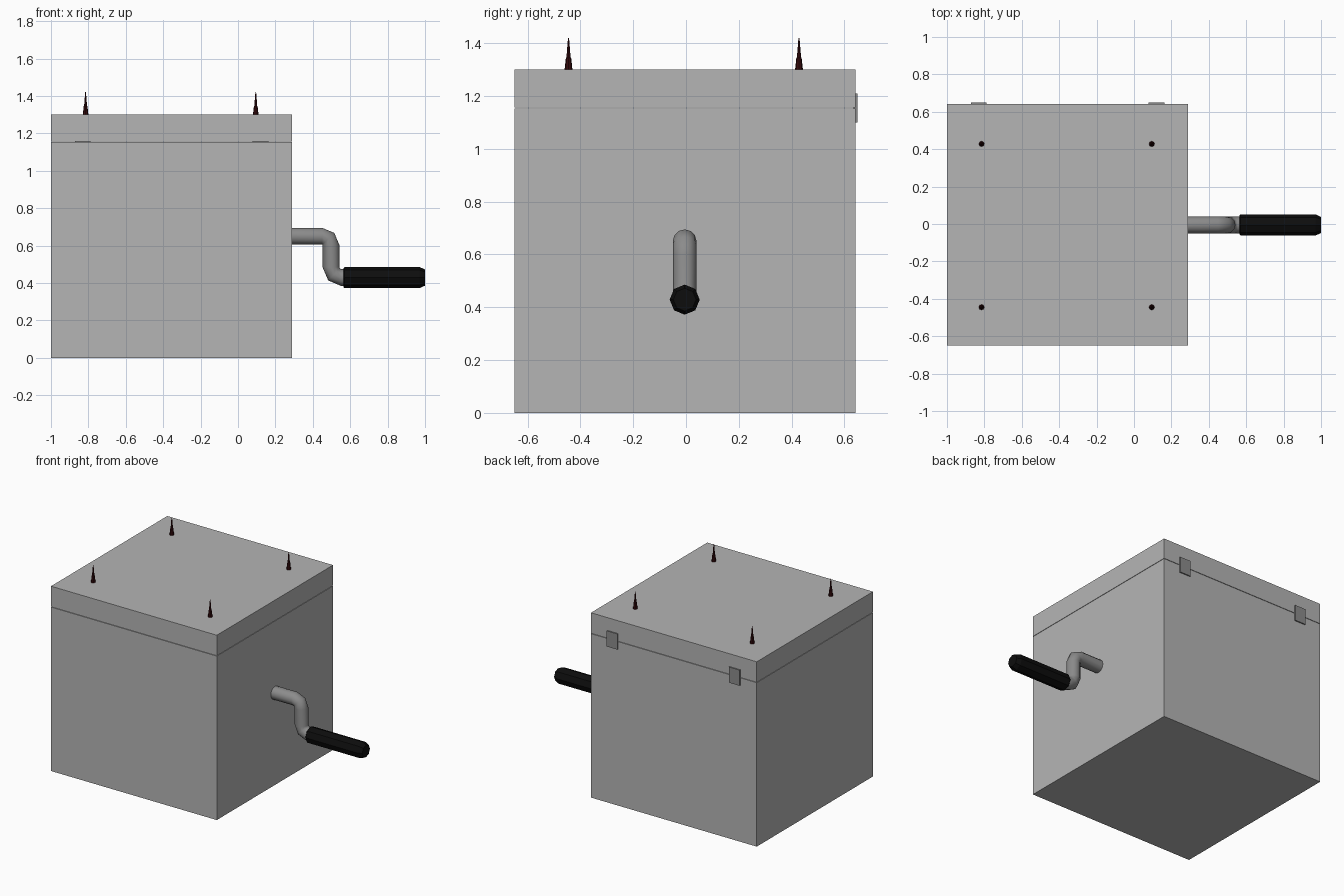
import bpy, bmesh, math
from mathutils import Vector

if "Cube" in bpy.data.objects:
    bpy.data.objects.remove(bpy.data.objects["Cube"])


def material(name, rgb):
    m = bpy.data.materials.new(name)
    m.diffuse_color = (*rgb, 1)
    m.use_nodes = True
    m.node_tree.nodes["Principled BSDF"].inputs["Base Color"].default_value = m.diffuse_color
    return m


GREY = material("box grey", (0.46, 0.46, 0.46))
STEEL = material("crank grey", (0.26, 0.26, 0.26))
BLACK = material("grip black", (0.004, 0.004, 0.004))
RED = material("dark red", (0.035, 0.003, 0.004))


def finish(name, bm, mat):
    bmesh.ops.recalc_face_normals(bm, faces=bm.faces)
    me = bpy.data.meshes.new(name)
    bm.to_mesh(me)
    bm.free()
    me.materials.append(mat)
    ob = bpy.data.objects.new(name, me)
    bpy.context.collection.objects.link(ob)
    return ob


def box(name, lo, hi, mat):
    bm = bmesh.new()
    bmesh.ops.create_cube(bm, size=1)
    lo, hi = Vector(lo), Vector(hi)
    for v in bm.verts:
        v.co = Vector(((lo[i] + hi[i]) / 2 + v.co[i] * (hi[i] - lo[i]) for i in range(3)))
    return finish(name, bm, mat)


def tube(name, rings, sides, side_axis, mat):
    """Skin rings given as (centre, radius, tangent)."""
    bm = bmesh.new()
    a = Vector(side_axis)
    loops = []
    for c, r, t in rings:
        b = Vector(t).normalized().cross(a)
        loops.append([bm.verts.new(Vector(c) + r * (math.cos(k) * a + math.sin(k) * b))
                      for k in (2 * math.pi * i / sides for i in range(sides))])
    for p, q in zip(loops, loops[1:]):
        for i in range(sides):
            j = (i + 1) % sides
            bm.faces.new((p[i], p[j], q[j], q[i]))
    bm.faces.new(loops[0])
    bm.faces.new(loops[-1])
    return finish(name, bm, mat)


# Box body and lid with a hairline seam
box("box_body", (-1, -0.65, 0), (0.29, 0.642, 1.153), GREY)
box("box_lid", (-1, -0.65, 1.156), (0.29, 0.642, 1.30), GREY)

# Hinges on the back
for i, x in enumerate((-0.83, 0.12)):
    box(f"hinge_{i}", (x - 0.042, 0.635, 1.10), (x + 0.042, 0.65, 1.21), STEEL)

# Bent crank arm
Y = -0.005
path = [(0.27, 0.65, 0), (0.45, 0.65, 0), (0.483, 0.636, -45), (0.497, 0.603, -90),
        (0.497, 0.485, -90), (0.514, 0.446, -45), (0.552, 0.429, 0), (0.60, 0.429, 0)]
crank = tube("crank_arm", [((x, Y, z), 0.045, (math.cos(math.radians(d)), 0, math.sin(math.radians(d))))
                           for x, z, d in path], 12, (0, 1, 0), STEEL)
for p in crank.data.polygons:
    p.use_smooth = len(p.vertices) == 4

# Faceted grip
tube("crank_grip", [((x, Y, 0.429), r, (1, 0, 0)) for x, r in
                    ((0.565, 0.052), (0.57, 0.057), (0.97, 0.057), (1.0, 0.043))], 8, (0, 1, 0), BLACK)

# Stepped spikes on the lid
for i, x in enumerate((-0.815, 0.095)):
    for j, y in enumerate((-0.445, 0.428)):
        tube(f"spike_{i}{j}", [((x, y, z), r, (0, 0, 1)) for z, r in
                               ((1.29, 0.016), (1.345, 0.010), (1.346, 0.008), (1.42, 0.002))],
             8, (1, 0, 0), RED)
